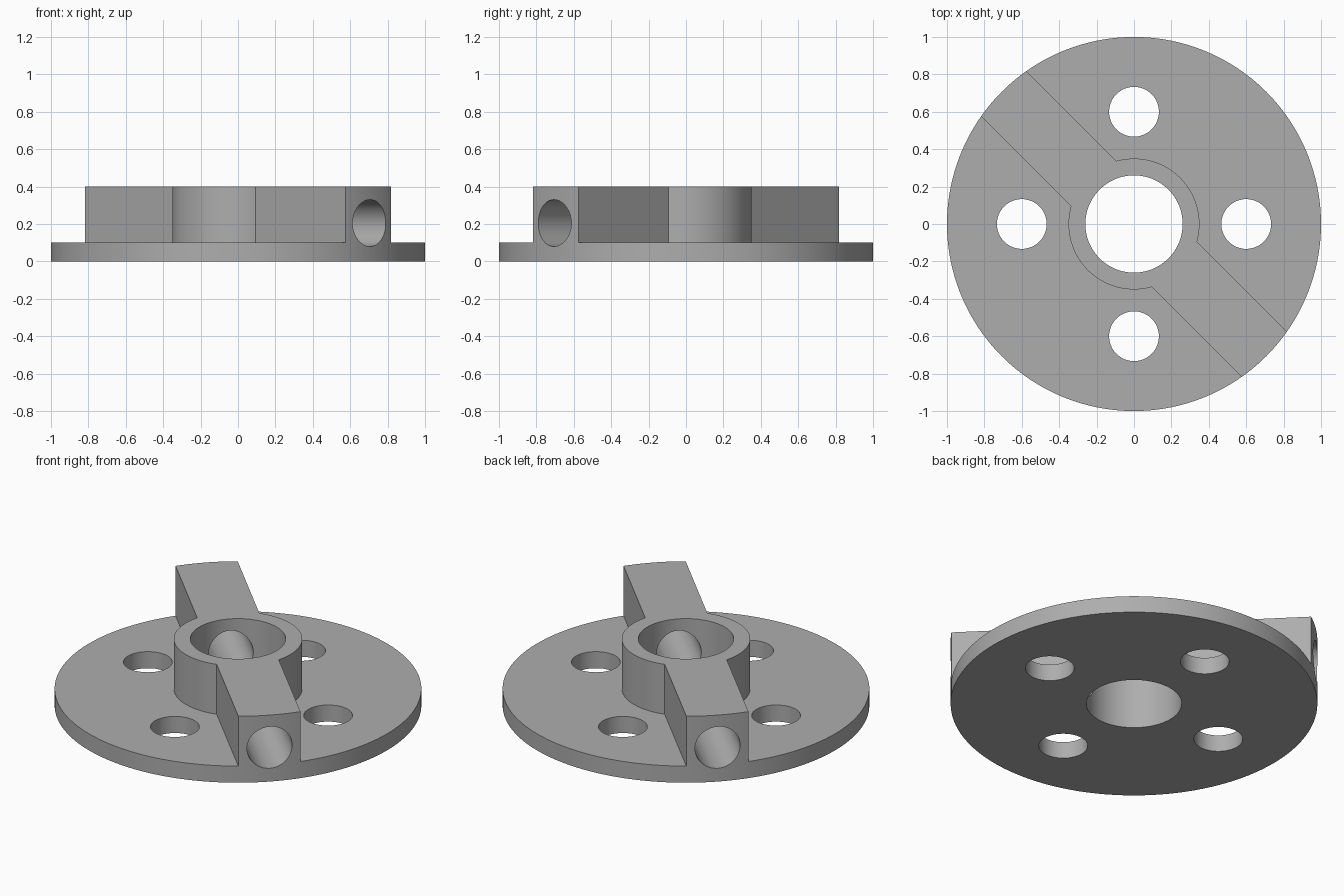
import bpy
import bmesh
import math
from mathutils import Matrix

old = bpy.data.objects.get("Cube")
if old:
    bpy.data.objects.remove(old, do_unlink=True)

PLATE_TOP, HEIGHT = 0.1, 0.4
HUB_R, BORE_R, BAR_HALF = 0.35, 0.26, 0.172
BOLT_R, BOLT_DIST = 0.133, 0.6
DRILL_R, DRILL_Z = 0.125, 0.205
BAR_ANGLE = math.radians(-45)

grey = bpy.data.materials.new("plain grey")
grey.use_nodes = True
colour = (0.42, 0.42, 0.42, 1)
grey.diffuse_color = colour
grey.node_tree.nodes["Principled BSDF"].inputs["Base Color"].default_value = colour


def prism(name, outline, z0, z1):
    """Extrude a flat outline from z0 up to z1."""
    bm = bmesh.new()
    face = bm.faces.new([bm.verts.new((x, y, z0)) for x, y in outline])
    new = bmesh.ops.extrude_face_region(bm, geom=[face])["geom"]
    verts = [v for v in new if isinstance(v, bmesh.types.BMVert)]
    bmesh.ops.translate(bm, verts=verts, vec=(0, 0, z1 - z0))
    bmesh.ops.recalc_face_normals(bm, faces=bm.faces)
    mesh = bpy.data.meshes.new(name)
    bm.to_mesh(mesh)
    bm.free()
    mesh.materials.append(grey)
    obj = bpy.data.objects.new(name, mesh)
    bpy.context.collection.objects.link(obj)
    return obj


def circle(r, n, cx=0, cy=0):
    return [(cx + r * math.cos(math.tau * i / n), cy + r * math.sin(math.tau * i / n))
            for i in range(n)]


# Solid blank, cut down to the finished flange
flange = prism("hub_flange", circle(1, 128), 0, HEIGHT)
cutters = []

# Clear the space on both sides of the bar, leaving the round hub
start = math.asin(BAR_HALF / HUB_R)
arc = [math.pi - start - (math.pi - 2 * start) * i / 40 for i in range(41)]
side = [(-1.2, BAR_HALF)]
side += [(HUB_R * math.cos(a), HUB_R * math.sin(a)) for a in arc]
side += [(1.2, BAR_HALF), (1.2, 1.2), (-1.2, 1.2)]
for turn in (0, math.pi):
    cut = prism("side_cutter", side, PLATE_TOP, HEIGHT + 0.2)
    cut.data.transform(Matrix.Rotation(BAR_ANGLE + turn, 4, "Z"))
    cutters.append(cut)

# Centre bore and four bolt holes
cutters.append(prism("bore_cutter", circle(BORE_R, 96), -0.2, HEIGHT + 0.2))
for x, y in ((1, 0), (0, 1), (-1, 0), (0, -1)):
    cutters.append(prism("bolt_cutter", circle(BOLT_R, 64, x * BOLT_DIST, y * BOLT_DIST),
                         -0.2, HEIGHT + 0.2))

# Cross drilling along the whole bar
drill = prism("drill_cutter", circle(DRILL_R, 64), -1.2, 1.2)
drill.data.transform(Matrix.Translation((0, 0, DRILL_Z))
                     @ Matrix.Rotation(BAR_ANGLE, 4, "Z")
                     @ Matrix.Rotation(math.pi / 2, 4, "Y"))
cutters.append(drill)

bpy.ops.object.select_all(action="DESELECT")
flange.select_set(True)
bpy.context.view_layer.objects.active = flange
for cut in cutters:
    cut.hide_render = True
    mod = flange.modifiers.new("cut", "BOOLEAN")
    mod.operation = "DIFFERENCE"
    mod.solver = "EXACT"
    mod.object = cut
    bpy.ops.object.modifier_apply(modifier=mod.name)
    bpy.data.objects.remove(cut, do_unlink=True)

bpy.ops.object.shade_smooth_by_angle(angle=math.radians(30))
